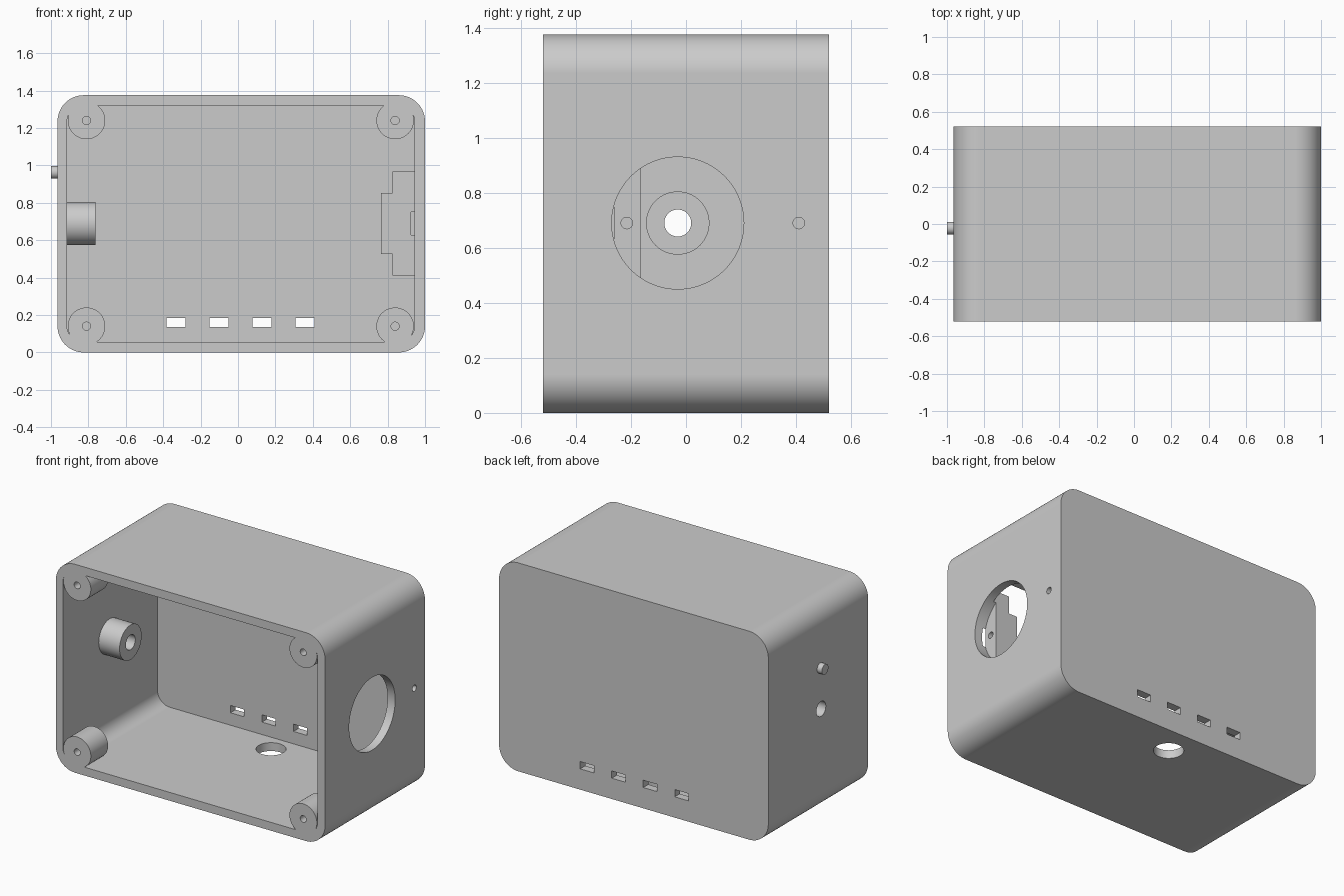
import bpy, bmesh, math
from mathutils import Matrix, Vector

cube = bpy.data.objects.get("Cube")
if cube:
    bpy.data.objects.remove(cube, do_unlink=True)

grey = bpy.data.materials.new("light_grey_plastic")
grey.use_nodes = True
grey.diffuse_color = (0.6, 0.6, 0.6, 1)
grey.node_tree.nodes["Principled BSDF"].inputs["Base Color"].default_value = (0.6, 0.6, 0.6, 1)


def add_object(name, bm):
    bmesh.ops.recalc_face_normals(bm, faces=bm.faces)
    mesh = bpy.data.meshes.new(name)
    bm.to_mesh(mesh)
    bm.free()
    mesh.materials.append(grey)
    obj = bpy.data.objects.new(name, mesh)
    bpy.context.collection.objects.link(obj)
    return obj


def box(name, x, y, z, radius=0):
    """Box from (low, high) ranges; radius rounds the edges along y."""
    bm = bmesh.new()
    size = Vector((x[1] - x[0], y[1] - y[0], z[1] - z[0]))
    centre = Vector((sum(x), sum(y), sum(z))) / 2
    bmesh.ops.create_cube(bm, size=1, matrix=Matrix.Translation(centre) @ Matrix.Diagonal(size.to_4d()))
    if radius:
        edges = [e for e in bm.edges if abs(e.verts[0].co.y - e.verts[1].co.y) > 0.1]
        bmesh.ops.bevel(bm, geom=edges, offset=radius, segments=14, profile=0.5, affect='EDGES')
    return add_object(name, bm)


def cylinder(name, axis, centre, span, radius, sides=64):
    """Cylinder along an axis index; span gives its two ends on that axis."""
    turn = (Matrix.Rotation(math.pi / 2, 4, 'Y'), Matrix.Rotation(math.pi / 2, 4, 'X'), Matrix())[axis]
    place = list(centre)
    place.insert(axis, sum(span) / 2)
    bm = bmesh.new()
    bmesh.ops.create_cone(bm, cap_ends=True, segments=sides, radius1=radius, radius2=radius,
                          depth=span[1] - span[0], matrix=Matrix.Translation(place) @ turn)
    return add_object(name, bm)


def cut(target, *cutters):
    for cutter in cutters:
        mod = target.modifiers.new("cut", 'BOOLEAN')
        mod.operation, mod.solver, mod.object = 'DIFFERENCE', 'EXACT', cutter
        bpy.context.view_layer.objects.active = target
        bpy.ops.object.modifier_apply(modifier=mod.name)
        bpy.data.objects.remove(cutter, do_unlink=True)


def finish(obj):
    bpy.ops.object.select_all(action='DESELECT')
    obj.select_set(True)
    bpy.context.view_layer.objects.active = obj
    bpy.ops.object.shade_smooth_by_angle(angle=math.radians(30))
    mod = obj.modifiers.new("flat_walls", 'WEIGHTED_NORMAL')
    mod.keep_sharp = True


AXIS = (-0.03, 0.69)  # y and z shared by the side features
corners = [(x, z) for x in (-0.81, 0.84) for z in (0.14, 1.24)]

# Outer block and the hollow inside it
enclosure = box("enclosure", (-0.965, 1), (-0.52, 0.52), (0, 1.375), 0.14)
cavity = box("cavity", (-0.915, 0.945), (-0.6, 0.467), (0.055, 1.32), 0.09)

# Material kept inside the hollow: screw posts, side boss and stepped bracket
for x, z in corners:
    cut(cavity, cylinder("screw_post", 1, (x, z), (-0.7, -0.34), 0.1))
cut(cavity,
    cylinder("side_boss", 0, AXIS, (-0.95, -0.763), 0.115),
    box("bracket_base", (0.825, 0.98), (-0.262, -0.165), (0.412, 0.967)),
    box("bracket_step", (0.765, 0.83), (-0.262, -0.165), (0.527, 0.852)))
cut(enclosure, cavity)

# Screw holes in the posts
for x, z in corners:
    cut(enclosure, cylinder("screw_hole", 1, (x, z), (-0.6, -0.3), 0.022, 24))

# Openings in the left and right walls
cut(enclosure,
    cylinder("large_opening", 0, AXIS, (0.925, 1.1), 0.24, 96),
    cylinder("bracket_hole", 0, (-0.215, 0.69), (0.7, 0.96), 0.021, 24),
    cylinder("pin_hole", 0, (0.41, 0.69), (0.85, 1.1), 0.021, 24),
    cylinder("boss_hole", 0, AXIS, (-1.1, -0.7), 0.049, 48))

# Cable hole in the floor
cut(enclosure, cylinder("cable_hole", 2, (0.01, 0.33), (-0.1, 0.12), 0.09))

# Row of vent slots in the back wall
for i in range(4):
    left = -0.382 + 0.23 * i
    cut(enclosure, box("vent_slot", (left, left + 0.1), (0.4, 0.6), (0.137, 0.185)))
finish(enclosure)

# Small peg on the outside wall
finish(cylinder("side_peg", 0, (-0.022, 0.963), (-1, -0.95), 0.034, 32))
